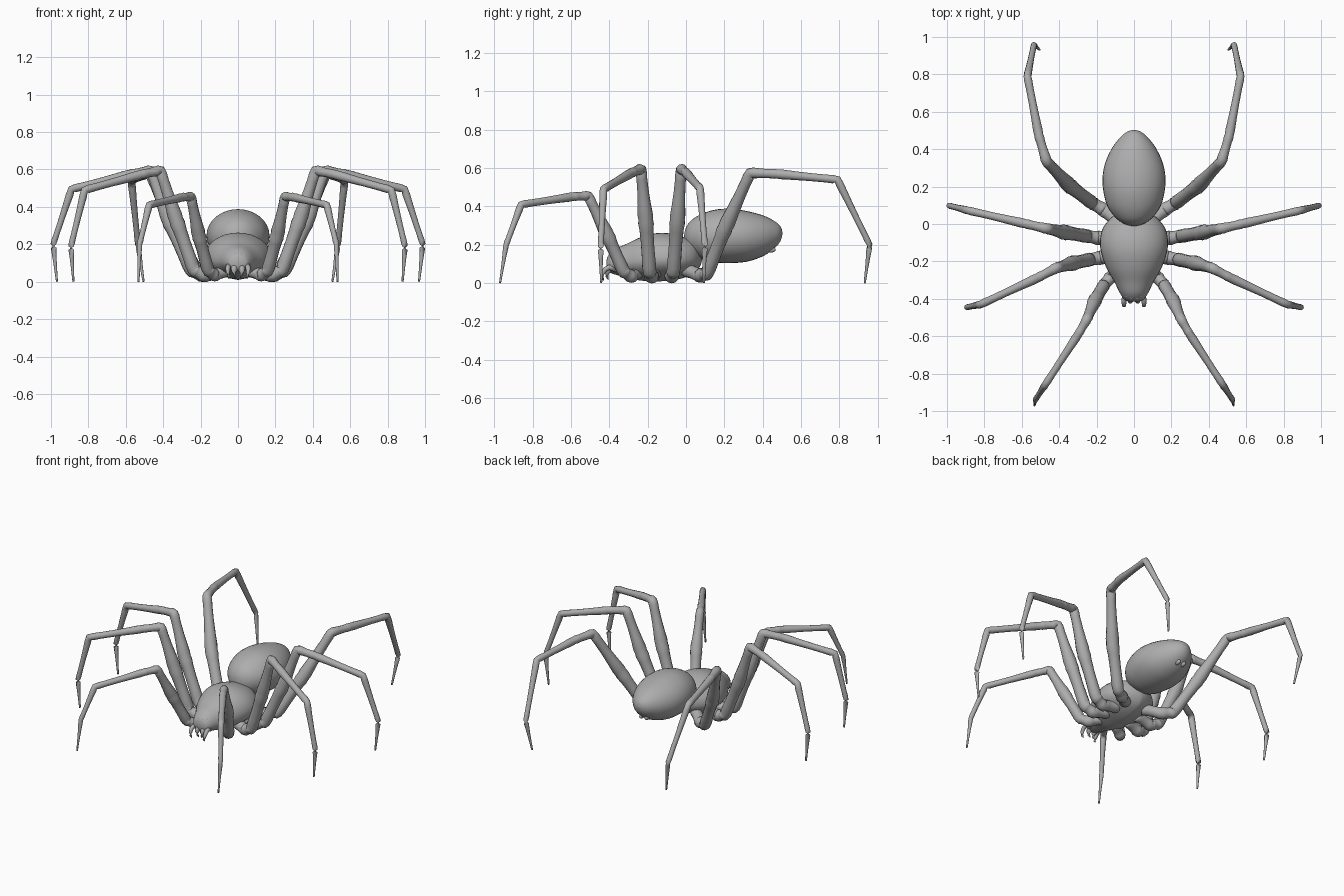
import bpy, bmesh, math
from mathutils import Vector

grey = bpy.data.materials.new("chitin_grey")
grey.diffuse_color = (0.42, 0.42, 0.42, 1)


def skin_rings(name, rings):
    """Close a list of equal vertex rings into one smooth object."""
    bm = bmesh.new()
    loops = [[bm.verts.new(p) for p in ring] for ring in rings]
    n = len(loops[0])
    for a, b in zip(loops, loops[1:]):
        for i in range(n):
            j = (i + 1) % n
            bm.faces.new((a[i], a[j], b[j], b[i]))
    bm.faces.new(loops[0][::-1])
    bm.faces.new(loops[-1])
    bmesh.ops.recalc_face_normals(bm, faces=bm.faces)
    mesh = bpy.data.meshes.new(name)
    bm.to_mesh(mesh)
    bm.free()
    mesh.materials.append(grey)
    mesh.polygons.foreach_set("use_smooth", [True] * len(mesh.polygons))
    obj = bpy.data.objects.new(name, mesh)
    bpy.context.collection.objects.link(obj)
    return obj


def spline(rows, steps):
    """Catmull-Rom interpolation through rows of numbers."""
    pts = [Vector(r) for r in rows]
    pts = [pts[0]] + pts + [pts[-1]]
    out = []
    for a, b, c, d in zip(pts, pts[1:], pts[2:], pts[3:]):
        for s in range(steps):
            t = s / steps
            out.append(0.5 * (2 * b + (c - a) * t + (2 * a - 5 * b + 4 * c - d) * t ** 2
                              + (3 * b - a - 3 * c + d) * t ** 3))
    return out + [pts[-1]]


def body(name, rows, mid, under=1.0, sides=32):
    """Loft rows of (y, half width, top, bottom); mid places the widest height."""
    rings = []
    for y, w, top, bottom in spline(rows, 5):
        zm = bottom + (top - bottom) * mid
        ring = []
        for i in range(sides):
            a = math.tau * i / sides
            c, s = math.cos(a), math.sin(a)
            x = w * c if s >= 0 else w * math.copysign(abs(c) ** under, c)
            ring.append((x, y, zm + s * ((top - zm) if s > 0 else (zm - bottom))))
        rings.append(ring)
    return skin_rings(name, rings)


def tube(name, path, sides=12):
    """Sweep a circle along points of (position, radius)."""
    pts = [Vector(p) for p, r in path]
    rings = []
    for i, (p, r) in enumerate(path):
        ends = pts[min(i + 1, len(pts) - 1)] - pts[max(i - 1, 0)]
        q = ends.to_track_quat('Z', 'X')
        rings.append([pts[i] + q @ Vector((r * math.cos(math.tau * k / sides),
                                           r * math.sin(math.tau * k / sides), 0))
                      for k in range(sides)])
    return skin_rings(name, rings)


def ball(name, loc, scale):
    bpy.ops.mesh.primitive_uv_sphere_add(segments=16, ring_count=10, location=loc)
    obj = bpy.context.object
    obj.name = name
    obj.scale = scale
    obj.data.materials.append(grey)
    bpy.ops.object.shade_smooth()
    return obj


# Abdomen, egg shaped and slightly raised at the rear
body("abdomen", [(-0.01, 0.012, 0.25, 0.22), (0.0, 0.05, 0.29, 0.19), (0.03, 0.095, 0.33, 0.155),
                 (0.09, 0.14, 0.365, 0.12), (0.17, 0.163, 0.386, 0.106), (0.25, 0.168, 0.386, 0.105),
                 (0.33, 0.153, 0.373, 0.115), (0.41, 0.115, 0.35, 0.145), (0.47, 0.067, 0.318, 0.19),
                 (0.495, 0.033, 0.292, 0.225), (0.503, 0.006, 0.265, 0.255)], 0.5)

# Head and thorax shell
body("cephalothorax", [(-0.415, 0.02, 0.115, 0.085), (-0.405, 0.05, 0.145, 0.06),
                       (-0.37, 0.075, 0.178, 0.045), (-0.31, 0.105, 0.205, 0.03),
                       (-0.24, 0.145, 0.238, 0.014), (-0.16, 0.174, 0.26, 0.01),
                       (-0.09, 0.182, 0.26, 0.012), (-0.02, 0.165, 0.243, 0.025),
                       (0.04, 0.115, 0.22, 0.05), (0.075, 0.05, 0.185, 0.09),
                       (0.085, 0.01, 0.15, 0.13)], 0.45, under=1.5)

# Narrow waist and spinnerets
tube("waist", [((0, 0.03, 0.15), 0.045), ((0, 0.08, 0.17), 0.045), ((0, 0.13, 0.2), 0.05)])
for sx in (-1, 1):
    ball("spinneret", (sx * 0.02, 0.44, 0.175), (0.014, 0.028, 0.016))

# Eyes, in two rows across the face
for x, y, z in ((0.014, -0.402, 0.115), (0.036, -0.392, 0.12),
                (0.014, -0.394, 0.143), (0.036, -0.384, 0.143)):
    for sx in (-1, 1):
        ball("eye", (sx * x, y, z), (0.0105,) * 3)

# Joint positions: hip, coxa, trochanter, mid femur, knee, patella end, ankle, tarsus joint, tip
LEGS = {
    "front_leg": [(0.06, -0.25, 0.06), (0.125, -0.285, 0.035), (0.16, -0.325, 0.06),
                  (0.21, -0.41, 0.25), (0.252, -0.51, 0.455), (0.295, -0.585, 0.452),
                  (0.475, -0.86, 0.41), (0.526, -0.938, 0.2), (0.532, -0.97, 0.0)],
    "second_leg": [(0.08, -0.16, 0.06), (0.18, -0.18, 0.035), (0.235, -0.19, 0.06),
                   (0.33, -0.21, 0.33), (0.415, -0.235, 0.595), (0.51, -0.285, 0.575),
                   (0.82, -0.43, 0.49), (0.893, -0.445, 0.19), (0.88, -0.442, 0.0)],
    "third_leg": [(0.08, -0.07, 0.06), (0.19, -0.075, 0.035), (0.25, -0.065, 0.06),
                  (0.37, -0.045, 0.33), (0.465, -0.025, 0.595), (0.575, 0.0, 0.575),
                  (0.89, 0.073, 0.495), (0.988, 0.098, 0.2), (0.968, 0.093, 0.0)],
    "rear_leg": [(0.07, 0.0, 0.07), (0.16, 0.075, 0.04), (0.22, 0.11, 0.05),
                 (0.345, 0.205, 0.29), (0.468, 0.335, 0.575), (0.508, 0.47, 0.57),
                 (0.57, 0.79, 0.54), (0.535, 0.958, 0.2), (0.505, 0.932, 0.0)],
}
RADII = [0.035, 0.036, 0.034, 0.039, 0.027, 0.024, 0.02, 0.015, 0.005]

for name, joints in LEGS.items():
    path = []
    scale = 0.92 if name == "front_leg" else 1.0
    for k in range(len(joints) - 1):
        a, b = Vector(joints[k]), Vector(joints[k + 1])
        ra, rb = RADII[k] * scale, RADII[k + 1] * scale
        # Each segment swells a little beside its joints
        path.append((a, ra))
        for t, swell in ((0.1, 1.08), (0.3, 1.0), (0.55, 0.95), (0.8, 0.98), (0.93, 1.08)):
            path.append((a.lerp(b, t), (ra + (rb - ra) * t) * swell))
    path.append((Vector(joints[-1]), RADII[-1]))
    for side, sx in (("right", 1), ("left", -1)):
        tube(f"{name}_{side}", [((sx * p.x, p.y, p.z), r) for p, r in path])

# Jaws with fangs, and feelers beside them
for sx in (-1, 1):
    tube("jaw", [((sx * x, y, z), r) for x, y, z, r in (
        (0.018, -0.375, 0.09, 0.02), (0.019, -0.4, 0.075, 0.019), (0.02, -0.412, 0.055, 0.014),
        (0.017, -0.412, 0.035, 0.008), (0.012, -0.405, 0.018, 0.002))])
    tube("feeler", [((sx * x, y, z), r) for x, y, z, r in (
        (0.045, -0.36, 0.07, 0.014), (0.052, -0.4, 0.083, 0.014), (0.054, -0.422, 0.072, 0.013),
        (0.053, -0.435, 0.05, 0.011), (0.05, -0.437, 0.03, 0.008), (0.047, -0.43, 0.014, 0.002))])
